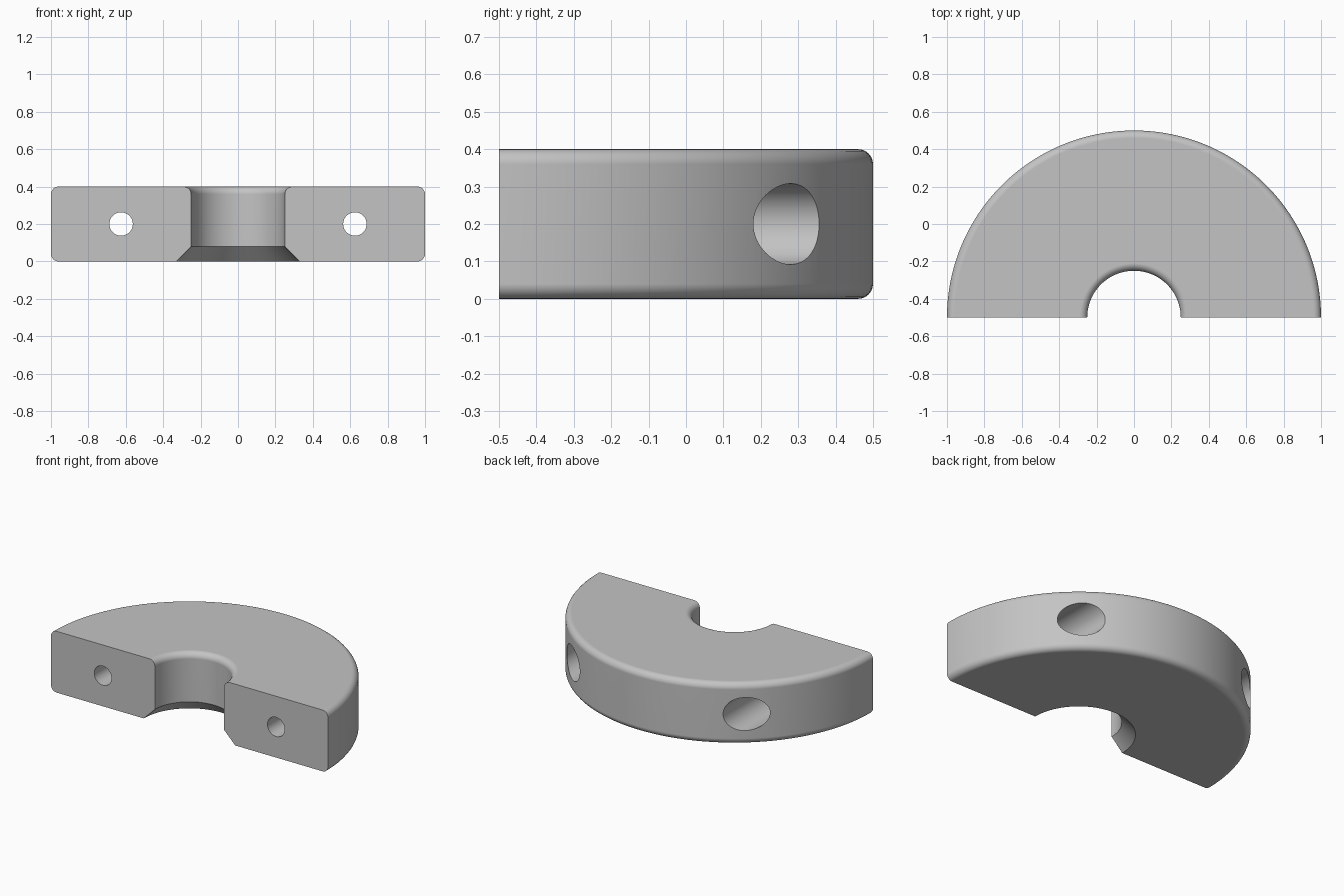
import bpy, bmesh, math
from mathutils import Matrix, Vector

cube = bpy.data.objects.get("Cube")
if cube:
    bpy.data.objects.remove(cube, do_unlink=True)

OUTER, BORE, HEIGHT = 1.0, 0.25, 0.4
FILLET, CHAMFER = 0.04, 0.08
CENTRE_Y = -0.5
SCREW_X, SCREW_Z = 0.625, 0.2

grey = bpy.data.materials.new("plain grey")
grey.use_nodes = True
colour = (0.55, 0.55, 0.55, 1)
grey.diffuse_color = colour
grey.node_tree.nodes["Principled BSDF"].inputs["Base Color"].default_value = colour


def arc(cx, cz, start, steps=6):
    """Quarter-round corner, counter-clockwise from the start angle."""
    angles = [math.radians(start + 90 * i / steps) for i in range(steps + 1)]
    return [(cx + FILLET * math.cos(a), cz + FILLET * math.sin(a)) for a in angles]


def half_ring(name, steps=96):
    # Cross-section: chamfered bore bottom, all other long edges rounded
    profile = [(BORE, CHAMFER), (BORE + CHAMFER, 0)]
    profile += arc(OUTER - FILLET, FILLET, -90)
    profile += arc(OUTER - FILLET, HEIGHT - FILLET, 0)
    profile += arc(BORE + FILLET, HEIGHT - FILLET, 90)
    bm = bmesh.new()
    rings = []
    for i in range(steps + 1):
        turn = Matrix.Rotation(math.pi * i / steps, 3, 'Z')
        rings.append([bm.verts.new(turn @ Vector((r, 0, z)) + Vector((0, CENTRE_Y, 0)))
                      for r, z in profile])
    n = len(profile)
    for a, b in zip(rings, rings[1:]):
        for j in range(n):
            k = (j + 1) % n
            bm.faces.new((a[j], a[k], b[k], b[j]))
    # Flat clamping faces
    bm.faces.new(rings[0])
    bm.faces.new(rings[-1])
    bmesh.ops.recalc_face_normals(bm, faces=bm.faces)
    mesh = bpy.data.meshes.new(name)
    bm.to_mesh(mesh)
    bm.free()
    mesh.materials.append(grey)
    obj = bpy.data.objects.new(name, mesh)
    bpy.context.collection.objects.link(obj)
    return obj


def drill(target, radius, x, y0, y1):
    """Cut a round hole running along y."""
    bpy.ops.mesh.primitive_cylinder_add(
        vertices=64, radius=radius, depth=y1 - y0,
        location=(x, (y0 + y1) / 2, SCREW_Z), rotation=(math.pi / 2, 0, 0))
    cutter = bpy.context.object
    cutter.name = "screw_hole_cutter"
    cutter.hide_render = True
    cutter.data.materials.append(grey)
    cut = target.modifiers.new("screw hole", 'BOOLEAN')
    cut.operation, cut.solver, cut.object = 'DIFFERENCE', 'EXACT', cutter
    bpy.context.view_layer.objects.active = target
    bpy.ops.object.modifier_apply(modifier=cut.name)
    bpy.data.objects.remove(cutter, do_unlink=True)


collar = half_ring("half_collar")

# Narrow screw holes from the front, wide head recesses from the back
for side in (-1, 1):
    drill(collar, 0.0625, side * SCREW_X, -0.7, 0.7)
    drill(collar, 0.108, side * SCREW_X, -0.2, 0.7)

# Smooth curved walls, crisp edges, flat faces kept flat
bpy.ops.object.select_all(action='DESELECT')
collar.select_set(True)
bpy.context.view_layer.objects.active = collar
bpy.ops.object.shade_smooth_by_angle(angle=math.radians(30))
weighted = collar.modifiers.new("weighted normals", 'WEIGHTED_NORMAL')
weighted.keep_sharp = True
